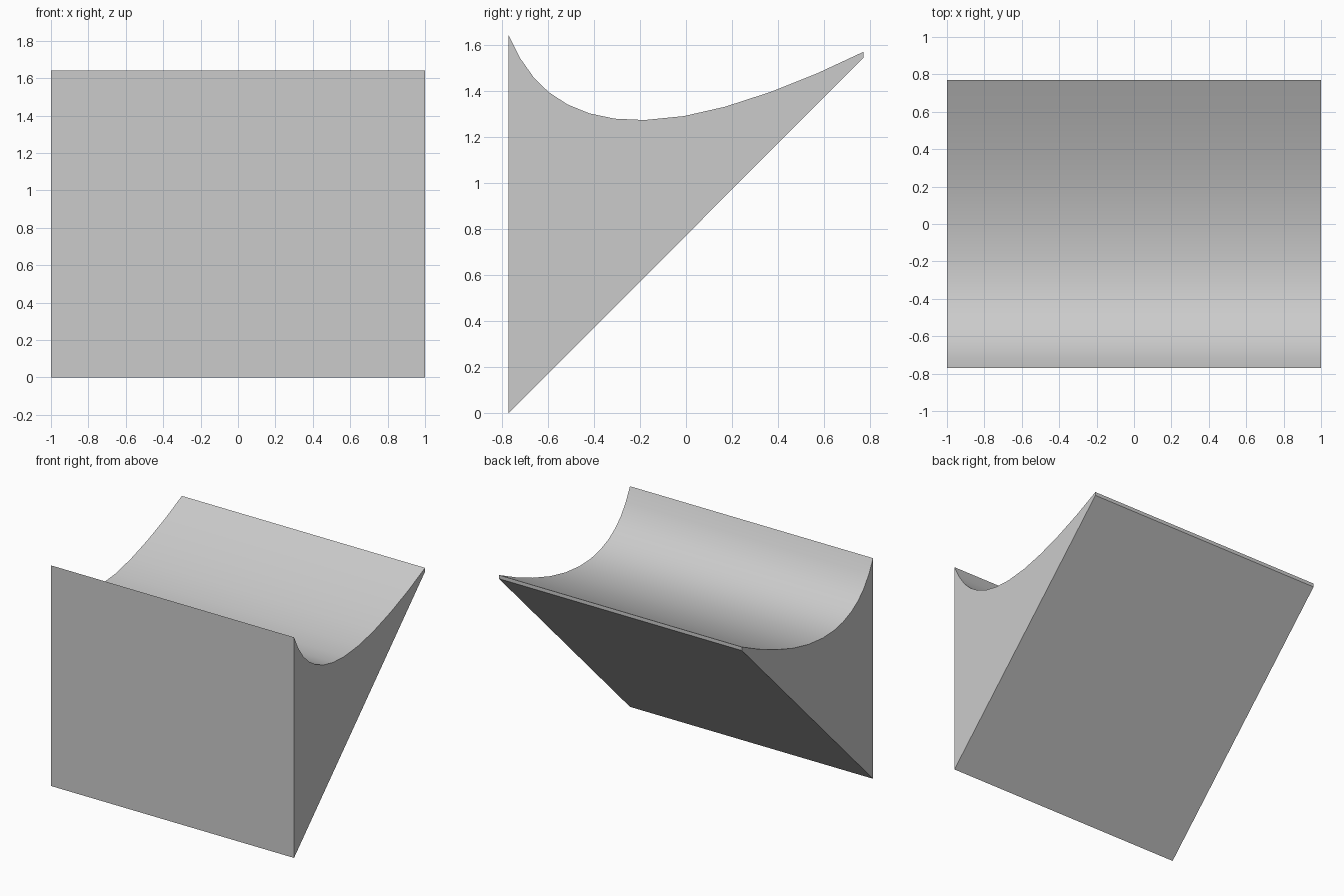
import bpy
import bmesh
import math

cube = bpy.data.objects.get("Cube")
if cube:
    bpy.data.objects.remove(cube, do_unlink=True)

# Plain grey material
grey = bpy.data.materials.new("light_grey")
grey.use_nodes = True
colour = (0.6, 0.6, 0.6, 1)
grey.diffuse_color = colour
grey.node_tree.nodes["Principled BSDF"].inputs["Base Color"].default_value = colour

# Side profile (y, z): curved hollow on top, thin back lip, sloped underside
hollow = [(-0.77, 1.64), (-0.72, 1.54), (-0.66, 1.455), (-0.595, 1.392),
          (-0.515, 1.34), (-0.42, 1.301), (-0.31, 1.278), (-0.18, 1.272),
          (-0.01, 1.289), (0.17, 1.33), (0.37, 1.395), (0.57, 1.475),
          (0.77, 1.568)]
profile = hollow + [(0.77, 1.541), (-0.77, 0)]

# Extrude the profile across the full width
bm = bmesh.new()
side = bm.faces.new([bm.verts.new((-1, y, z)) for y, z in profile])
swept = bmesh.ops.extrude_face_region(bm, geom=[side], use_keep_orig=True)
new_verts = [v for v in swept["geom"] if isinstance(v, bmesh.types.BMVert)]
bmesh.ops.translate(bm, verts=new_verts, vec=(2, 0, 0))
bmesh.ops.recalc_face_normals(bm, faces=bm.faces)

mesh = bpy.data.meshes.new("curved_wedge")
bm.to_mesh(mesh)
bm.free()
mesh.materials.append(grey)
wedge = bpy.data.objects.new("curved_wedge", mesh)
bpy.context.collection.objects.link(wedge)

# Smooth the hollow, keep the outer edges sharp
bpy.context.view_layer.objects.active = wedge
wedge.select_set(True)
bpy.ops.object.shade_smooth_by_angle(angle=math.radians(30))
